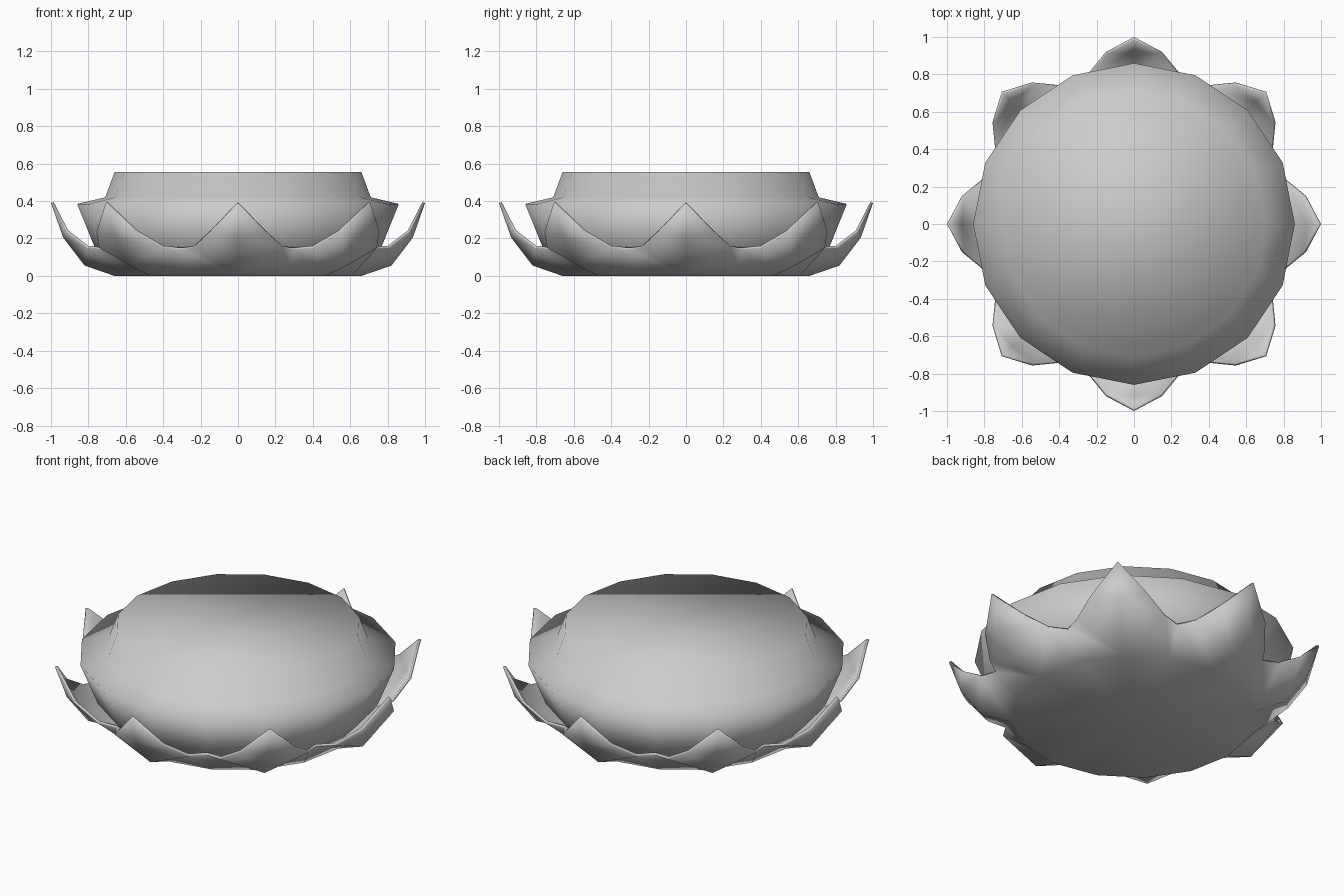
import bpy
import bmesh
from math import cos, sin, pi
from mathutils import Matrix

if "Cube" in bpy.data.objects:
    bpy.data.objects.remove(bpy.data.objects["Cube"], do_unlink=True)

# One plain stone grey for everything
STONE = (0.6, 0.6, 0.6, 1.0)
stone = bpy.data.materials.new("stone_grey")
stone.use_nodes = True
stone.diffuse_color = STONE
shader = next(n for n in stone.node_tree.nodes if n.type == 'BSDF_PRINCIPLED')
shader.inputs["Base Color"].default_value = STONE


def finish(name, bm):
    """Weld, orient and smooth a mesh, then place it in the scene."""
    bmesh.ops.remove_doubles(bm, verts=bm.verts, dist=0.0005)
    bmesh.ops.recalc_face_normals(bm, faces=bm.faces)
    for face in bm.faces:
        face.smooth = True
    mesh = bpy.data.meshes.new(name)
    bm.to_mesh(mesh)
    bm.free()
    mesh.materials.append(stone)
    obj = bpy.data.objects.new(name, mesh)
    bpy.context.collection.objects.link(obj)
    return obj


def lathe(name, profile, sides):
    """Closed turned solid with flat caps from (radius, height) points."""
    bm = bmesh.new()
    rings = []
    for r, z in profile:
        rings.append([bm.verts.new((r * cos(2 * pi * i / sides),
                                    r * sin(2 * pi * i / sides), z))
                      for i in range(sides)])
    for low, high in zip(rings, rings[1:]):
        for i in range(sides):
            j = (i + 1) % sides
            bm.faces.new((low[i], low[j], high[j], high[i]))
    bm.faces.new(rings[0][::-1])
    bm.faces.new(rings[-1])
    return finish(name, bm)


# Seed pod: flared cup with a shelf and a raised flat top
lathe("seat_body", [(0.64, 0.02), (0.765, 0.15), (0.86, 0.385),
                    (0.71, 0.42), (0.66, 0.555)], 16)

# Half a petal pointing along +x: root, keel, edge and valley points
VALLEY = pi / 8
HALF = {
    "centre": (0, 0, 0),
    "root": (0.66, 0, 0),
    "keel_low": (0.82, 0, 0.055),
    "keel_high": (0.935, 0, 0.205),
    "tip": (1.0, 0, 0.39),
    "edge_high": (0.92, 0.15, 0.235),
    "edge_low": (0.81, 0.24, 0.15),
    "valley_top": (0.78 * cos(VALLEY), 0.78 * sin(VALLEY), 0.14),
    "valley_root": (0.66 * cos(VALLEY), 0.66 * sin(VALLEY), 0),
}
FACES = [
    ("centre", "root", "valley_root"),
    ("root", "keel_low", "edge_low"),
    ("root", "edge_low", "valley_top", "valley_root"),
    ("keel_low", "keel_high", "edge_high", "edge_low"),
    ("keel_high", "tip", "edge_high"),
]

# Ring of eight mirrored petals sharing one base
bm = bmesh.new()
for k in range(8):
    turn = Matrix.Rotation(k * pi / 4, 3, 'Z')
    for side in (1, -1):
        flip = Matrix.Diagonal((1, side, 1))
        verts = {key: bm.verts.new(turn @ flip @ Matrix.Identity(3) @ bpy_co)
                 for key, bpy_co in
                 ((n, Matrix.Translation(p).translation) for n, p in HALF.items())}
        for names in FACES:
            bm.faces.new([verts[n] for n in names][::-side])
petals = finish("petal_ring", bm)

# Orient the base outward (downward) before thickening inward
base = min(petals.data.polygons, key=lambda p: p.center.length)
if base.normal.z > 0:
    petals.data.flip_normals()
shell = petals.modifiers.new("thickness", 'SOLIDIFY')
shell.thickness = 0.015
shell.offset = -1
